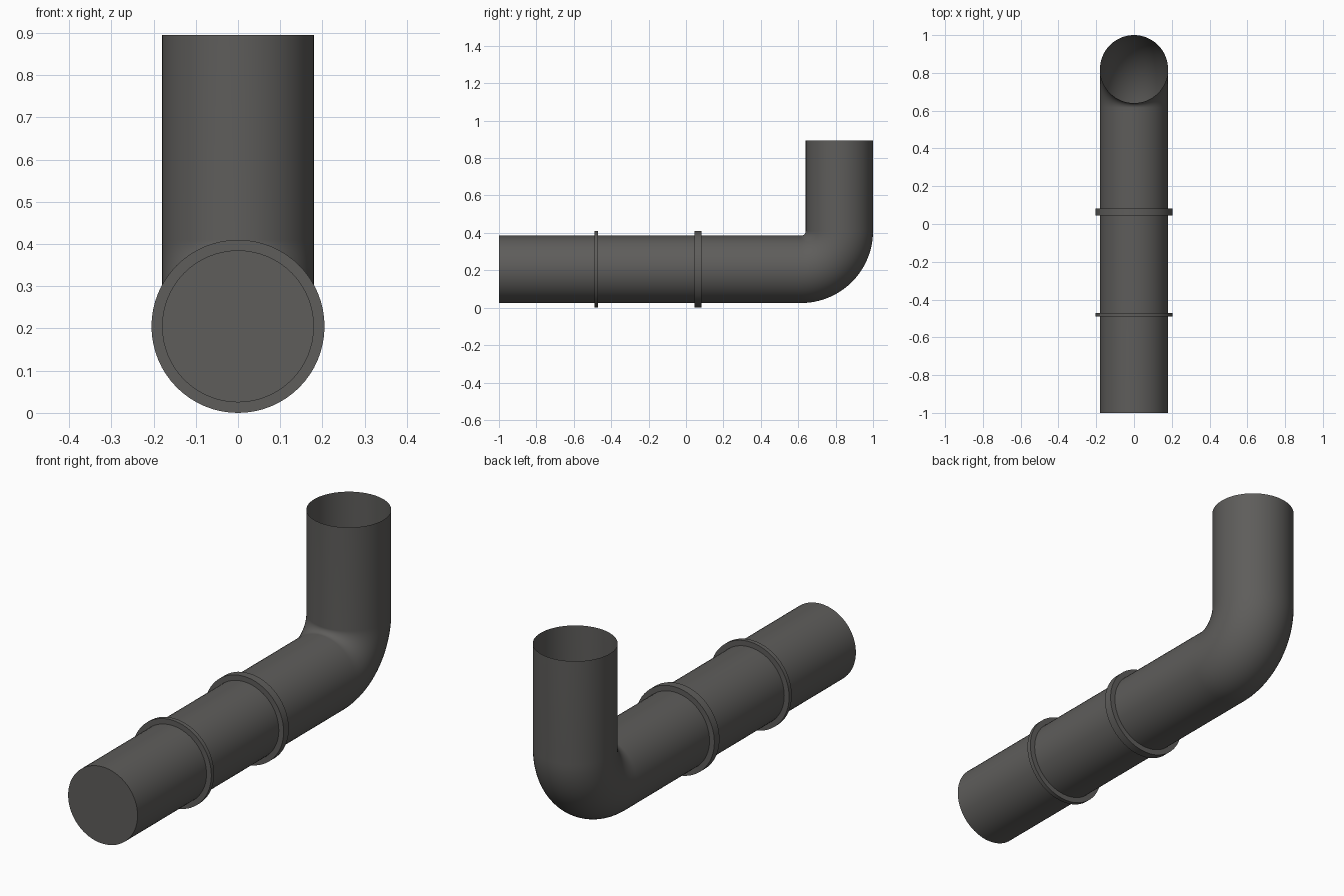
import bpy, bmesh, math
from mathutils import Vector

if "Cube" in bpy.data.objects:
    bpy.data.objects.remove(bpy.data.objects["Cube"])

R, COLLAR_R, ZC = 0.18, 0.205, 0.205     # pipe radius, collar radius, axis height
BEND_R, TOP_Z, SIDES = 0.205, 0.895, 64

metal = bpy.data.materials.new("dark_grey_metal")
metal.diffuse_color = (0.112, 0.109, 0.104, 1)
metal.use_nodes = True
metal.node_tree.nodes["Principled BSDF"].inputs["Base Color"].default_value = metal.diffuse_color


def sweep(name, stations, cap_start=False):
    """Skin circles given as (y, z, tilt, radius); tilt turns from +y to +z."""
    bm = bmesh.new()
    rings = []
    for y, z, tilt, r in stations:
        up = Vector((0, -math.sin(tilt), math.cos(tilt)))
        ring = []
        for i in range(SIDES):
            a = 2 * math.pi * i / SIDES
            p = Vector((0, y, z)) + Vector((1, 0, 0)) * r * math.cos(a) + up * r * math.sin(a)
            ring.append(bm.verts.new(p))
        rings.append(ring)
    for a, b in zip(rings, rings[1:]):
        for i in range(SIDES):
            j = (i + 1) % SIDES
            bm.faces.new((a[i], b[i], b[j], a[j]))
    if cap_start:
        bm.faces.new(rings[0])
    mesh = bpy.data.meshes.new(name)
    bm.to_mesh(mesh)
    bm.free()
    mesh.materials.append(metal)
    obj = bpy.data.objects.new(name, mesh)
    bpy.context.collection.objects.link(obj)
    bpy.ops.object.select_all(action='DESELECT')
    obj.select_set(True)
    bpy.context.view_layer.objects.active = obj
    bpy.ops.object.shade_smooth_by_angle(angle=math.radians(35))
    return obj


# Elbow pipe: capped front end, quarter bend, open upright outlet
y_bend = 1.0 - R - BEND_R
path = [(-1.0, ZC, 0, R)]
for k in range(25):
    t = math.pi / 2 * k / 24
    path.append((y_bend + BEND_R * math.sin(t), ZC + BEND_R * (1 - math.cos(t)), t, R))
path.append((1.0 - R, TOP_Z, math.pi / 2, R))
sweep("elbow_pipe", path, cap_start=True)

# Collars: flat-sided rings around the straight run
for name, y0, y1 in (("front_collar", -0.49, -0.47), ("middle_collar", 0.045, 0.083)):
    sweep(name, [(y0, ZC, 0, R), (y0, ZC, 0, COLLAR_R),
                 (y1, ZC, 0, COLLAR_R), (y1, ZC, 0, R)])
